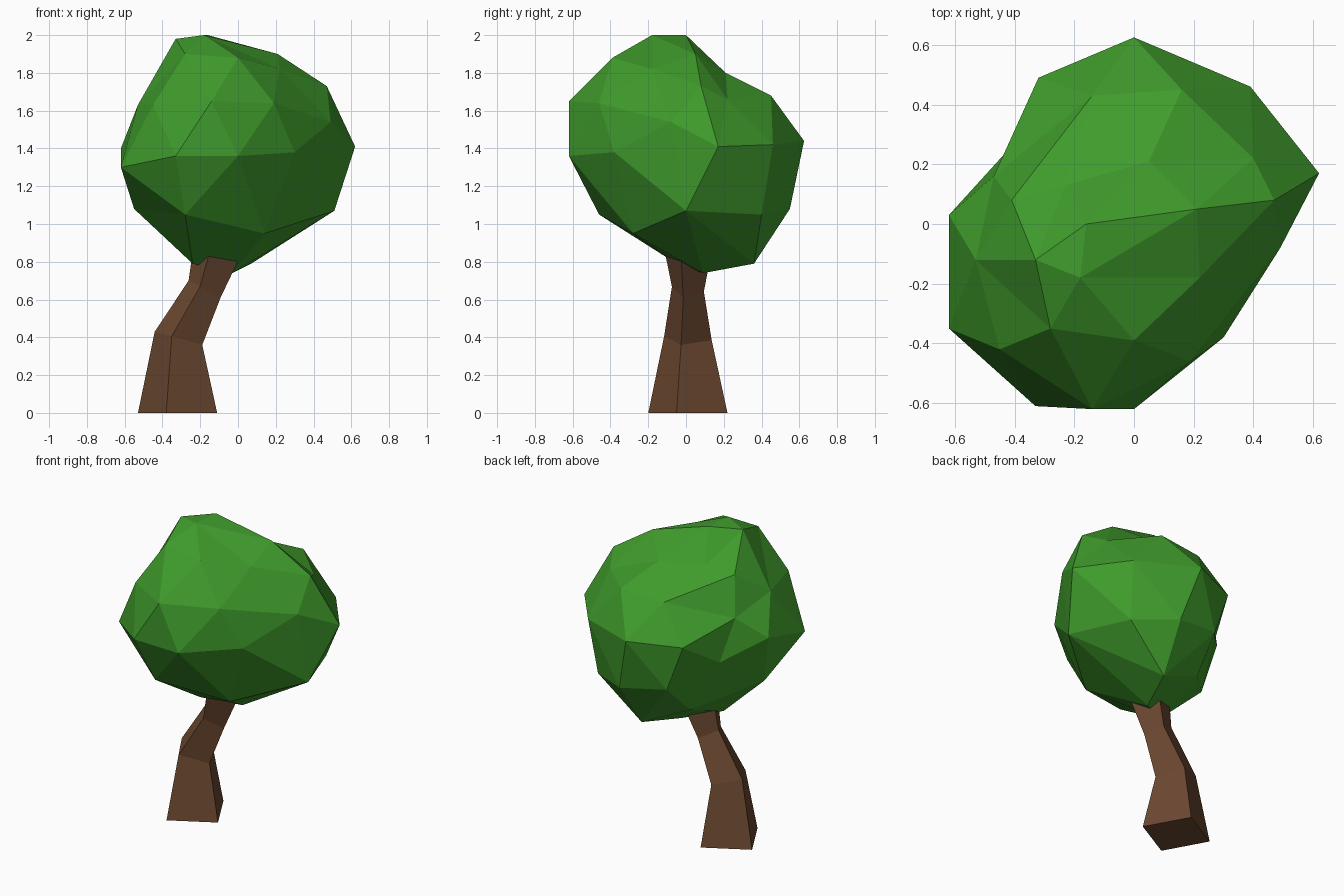
import bpy, bmesh, math
from mathutils import Vector


def finish(name, bm, color):
    bmesh.ops.recalc_face_normals(bm, faces=bm.faces)
    mesh = bpy.data.meshes.new(name)
    bm.to_mesh(mesh)
    bm.free()
    mat = bpy.data.materials.new(name + "_color")
    mat.diffuse_color = color
    mesh.materials.append(mat)
    obj = bpy.data.objects.new(name, mesh)
    bpy.context.collection.objects.link(obj)
    return obj


# Trunk: four-sided rings following a leaning path (x, z, radius, tilt)
TRUNK = [(-0.32, 0.0, 0.218, 0.0), (-0.315, 0.395, 0.131, -0.28),
         (-0.177, 0.655, 0.088, -0.53), (-0.11, 0.86, 0.13, -0.2)]
bm = bmesh.new()
rings = []
for cx, cz, r, tilt in TRUNK:
    ring = []
    for i in range(4):
        a = math.radians(-16 + 90 * i)
        dx, dy = r * math.cos(a), r * math.sin(a)
        ring.append(bm.verts.new((cx + dx, 0.01 + dy, cz + tilt * dx)))
    rings.append(ring)
for low, high in zip(rings, rings[1:]):
    for i in range(4):
        j = (i + 1) % 4
        bm.faces.new((low[i], low[j], high[j], high[i]))
bm.faces.new(rings[0][::-1])
bm.faces.new(rings[-1])
finish("trunk", bm, (0.15, 0.065, 0.03, 1))

# Foliage: irregular faceted ball, sketched tier by tier
crown = [(-0.16, 0, 2.0), (-0.18, -0.18, 2.0), (-0.33, -0.12, 1.98),
         (0.21, 0.05, 1.90), (0, -0.39, 1.88), (-0.28, -0.35, 1.90),
         (0.22, -0.18, 1.82), (-0.23, 0.13, 1.81), (0.05, 0.21, 1.80),
         (-0.41, 0.08, 1.78), (0.47, 0.08, 1.73)]
shoulder = [(0.40, 0.22, 1.66), (0.16, 0.45, 1.68), (-0.14, 0.43, 1.66),
            (-0.47, 0.16, 1.54), (-0.53, -0.12, 1.63), (-0.45, -0.42, 1.63),
            (-0.14, -0.62, 1.65), (0.19, -0.46, 1.64), (0.49, -0.08, 1.54)]
waist = [(0.62, 0.17, 1.41), (0.39, 0.46, 1.42), (0, 0.625, 1.44),
         (-0.32, 0.49, 1.43), (-0.42, 0.25, 1.27), (-0.62, 0.03, 1.40),
         (-0.62, -0.35, 1.30), (-0.33, -0.61, 1.36), (0, -0.62, 1.36),
         (0.30, -0.38, 1.38)]
skirt = [(0.51, 0, 1.07), (0.36, 0.40, 1.05), (0.10, 0.55, 1.08),
         (-0.21, 0.50, 1.13), (-0.55, -0.03, 1.08), (-0.28, -0.46, 1.05)]
underside = [(0.14, -0.28, 0.95), (0.07, 0.36, 0.79), (-0.24, 0.30, 0.93),
             (-0.24, -0.05, 0.79), (-0.03, 0.09, 0.74)]

# Wrap a hull around rounded points, then move each point to its real place
center = Vector((-0.05, 0, 1.4))
bm = bmesh.new()
target = {}
for p in crown + shoulder + waist + skirt + underside:
    d = Vector(p) - center
    target[bm.verts.new(d.normalized() * d.length ** 0.2)] = Vector(p)
bmesh.ops.convex_hull(bm, input=bm.verts[:])
for v, p in target.items():
    if v.is_valid:
        v.co = p
bmesh.ops.delete(bm, geom=[v for v in bm.verts if not v.link_faces], context='VERTS')
finish("foliage", bm, (0.05, 0.33, 0.025, 1))
